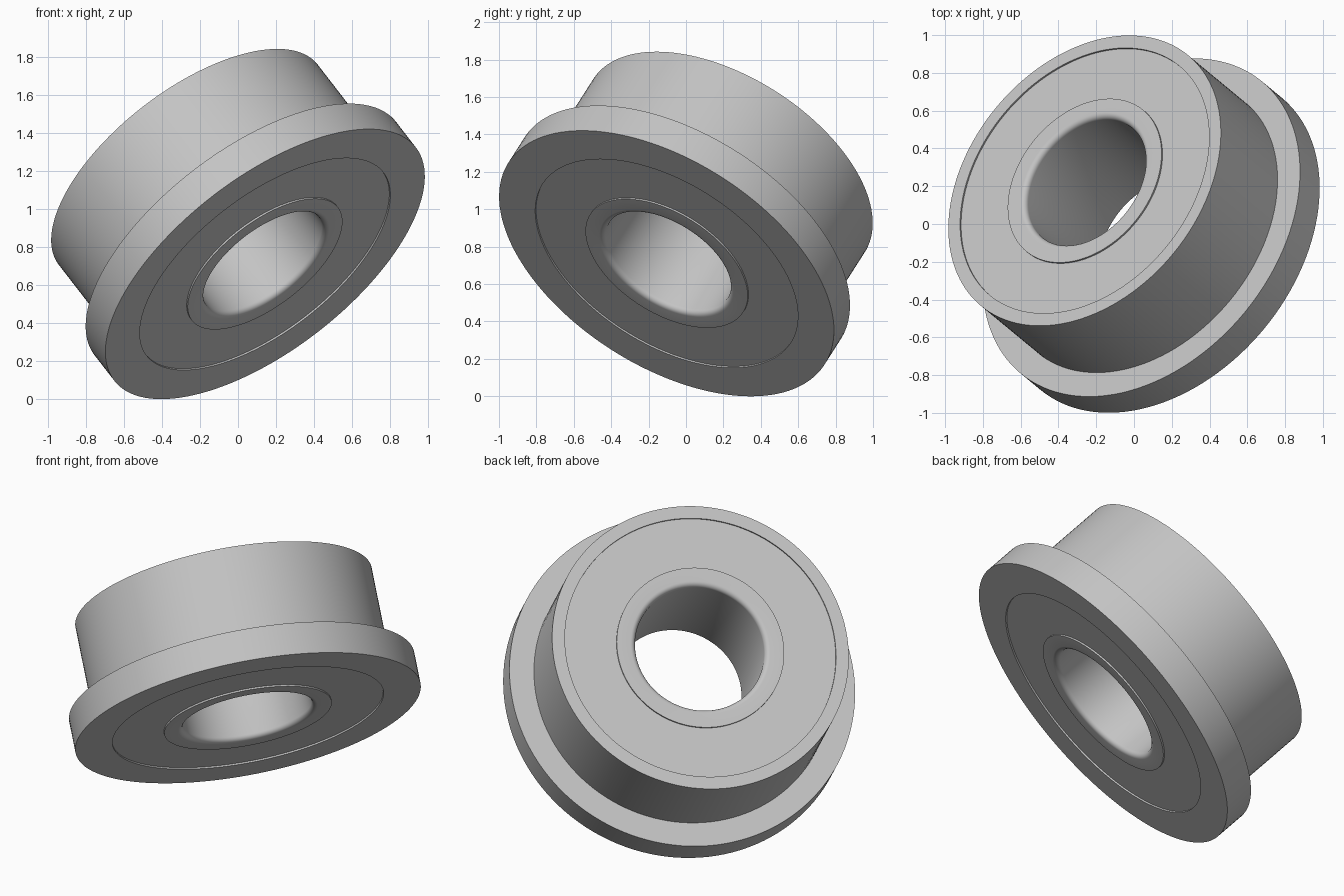
import bpy
import bmesh
import math
from mathutils import Matrix, Vector

cube = bpy.data.objects.get("Cube")
if cube:
    bpy.data.objects.remove(cube, do_unlink=True)

SEGMENTS = 128
LENGTH = 0.74          # along the bearing axis
FLANGE_R, FLANGE_T = 1.003, 0.19
BARREL_R = 0.861
SHIELD_OUT, SHIELD_IN = 0.787, 0.486
BORE_R, FILLET = 0.375, 0.03
RECESS = 0.01

# Tilted axis; the flange face is centred on the origin of this frame
axis = Vector((-0.546, 0.451, 0.706)).normalized()
PLACE = Matrix.Translation((0.1425, -0.104, 0.71)) @ axis.to_track_quat("Z", "Y").to_matrix().to_4x4()

steel = bpy.data.materials.new("steel_grey")
steel.use_nodes = True
grey = (0.55, 0.55, 0.55, 1)
steel.diffuse_color = grey
steel.node_tree.nodes["Principled BSDF"].inputs["Base Color"].default_value = grey


def lathe(name, profile):
    """Revolve a closed (radius, height) profile around the bearing axis."""
    bm = bmesh.new()
    rings = []
    for i in range(SEGMENTS):
        a = 2 * math.pi * i / SEGMENTS
        rings.append([bm.verts.new((r * math.cos(a), r * math.sin(a), h)) for r, h in profile])
    n = len(profile)
    for i in range(SEGMENTS):
        p, q = rings[i], rings[(i + 1) % SEGMENTS]
        for j in range(n):
            k = (j + 1) % n
            bm.faces.new((p[j], q[j], q[k], p[k]))
    bmesh.ops.recalc_face_normals(bm, faces=bm.faces[:])
    mesh = bpy.data.meshes.new(name)
    bm.to_mesh(mesh)
    bm.free()
    mesh.materials.append(steel)
    obj = bpy.data.objects.new(name, mesh)
    bpy.context.collection.objects.link(obj)
    obj.matrix_world = PLACE
    bpy.ops.object.select_all(action="DESELECT")
    obj.select_set(True)
    bpy.context.view_layer.objects.active = obj
    bpy.ops.object.shade_smooth_by_angle(angle=math.radians(30))
    return obj


# Outer ring with its flange
lathe("flanged_outer_ring", [
    (SHIELD_OUT, 0), (FLANGE_R, 0), (FLANGE_R, FLANGE_T),
    (BARREL_R, FLANGE_T), (BARREL_R, LENGTH), (SHIELD_OUT, LENGTH)])

# Slightly recessed shield between the rings
lathe("shield", [
    (SHIELD_IN, RECESS), (SHIELD_OUT, RECESS),
    (SHIELD_OUT, LENGTH - RECESS), (SHIELD_IN, LENGTH - RECESS)])

# Inner ring with rounded bore edges
fillet = []
for s in range(7):
    a = math.pi / 2 * s / 6
    fillet.append((BORE_R + FILLET * (1 - math.cos(a)), FILLET * (1 - math.sin(a))))
lathe("inner_ring",
      fillet + [(SHIELD_IN, 0), (SHIELD_IN, LENGTH)]
      + [(r, LENGTH - h) for r, h in reversed(fillet)])
